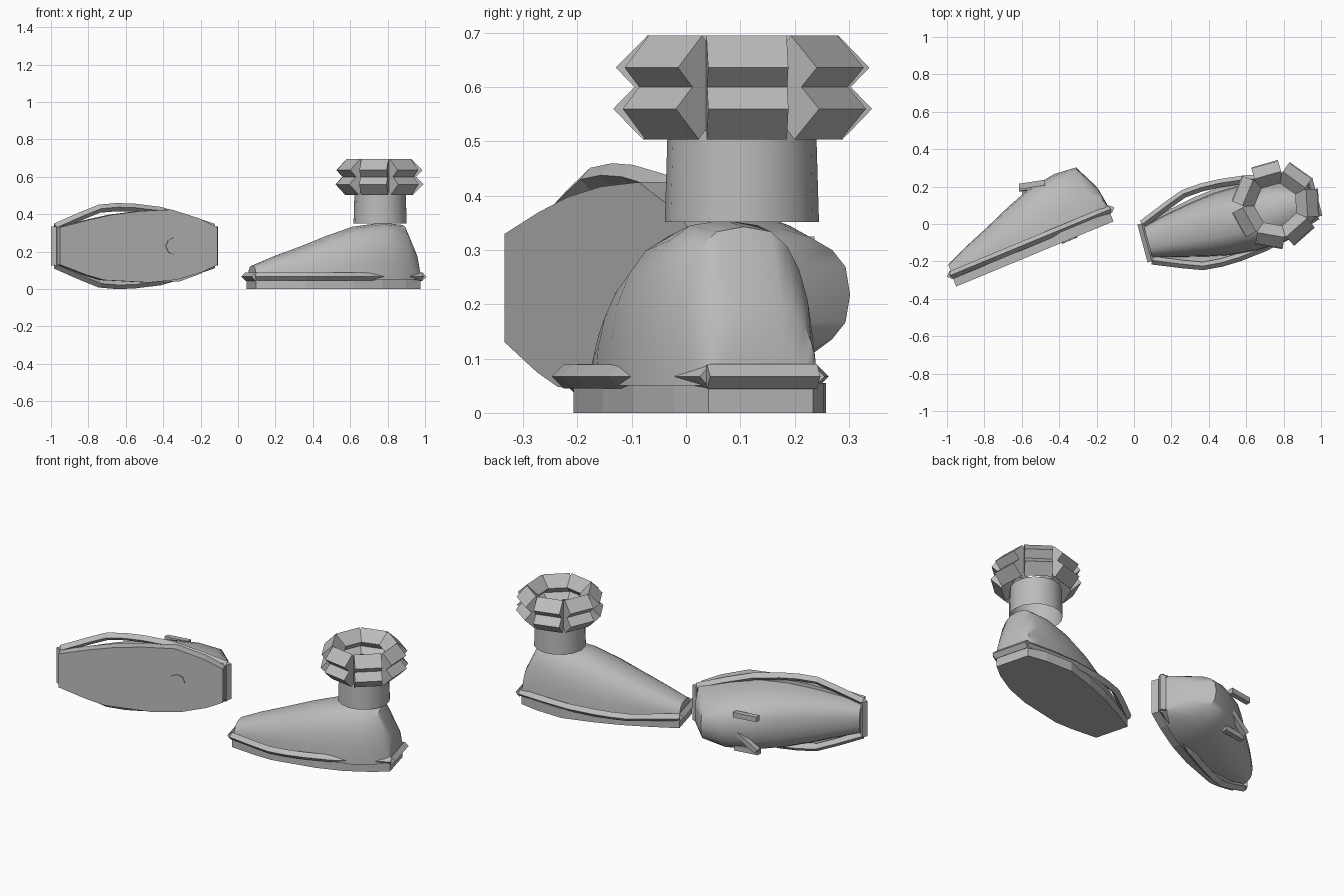
import bpy, bmesh
from math import cos, sin, pi, radians
from mathutils import Matrix, Vector

cube = bpy.data.objects.get("Cube")
if cube:
    bpy.data.objects.remove(cube)

grey = bpy.data.materials.new("plain grey")
grey.use_nodes = True
COLOUR = (0.5, 0.5, 0.5, 1)
grey.diffuse_color = COLOUR
grey.node_tree.nodes["Principled BSDF"].inputs["Base Color"].default_value = COLOUR


def loft(name, rings, frame, caps=True, smooth=False):
    """Skin a list of equal-sized point rings and place it in a shoe frame."""
    bm = bmesh.new()
    rows = [[bm.verts.new(frame @ Vector(p)) for p in ring] for ring in rings]
    for a, b in zip(rows, rows[1:]):
        for i in range(len(a)):
            j = (i + 1) % len(a)
            bm.faces.new((a[i], a[j], b[j], b[i]))
    if caps:
        bm.faces.new(rows[0])
        bm.faces.new(rows[-1])
    bmesh.ops.recalc_face_normals(bm, faces=bm.faces)
    mesh = bpy.data.meshes.new(name)
    bm.to_mesh(mesh)
    bm.free()
    mesh.materials.append(grey)
    ob = bpy.data.objects.new(name, mesh)
    bpy.context.scene.collection.objects.link(ob)
    if smooth:
        bpy.ops.object.select_all(action='DESELECT')
        ob.select_set(True)
        bpy.context.view_layer.objects.active = ob
        bpy.ops.object.shade_smooth_by_angle(angle=radians(40))


def circle(r, z, sides, s=0):
    return [(s + r * cos(2 * pi * k / sides), r * sin(2 * pi * k / sides), z)
            for k in range(sides)]


def tube(name, path, half, frame):
    """Diamond-section strip along a flat path; ends are cut square to it."""
    pts = [Vector(p) for p in path]
    rings = []
    for i, p in enumerate(pts):
        way = (pts[min(i + 1, len(pts) - 1)] - pts[max(i - 1, 0)]).normalized()
        side = Vector((-way.y, way.x, 0)) * half
        up = way.cross(side)
        rings.append([p + side, p + up, p - side, p - up])
    loft(name, rings, frame)


# Outlines run along the shoe from toe (negative) to heel
SOLE_RIGHT = [(-.455, -.1), (-.3, -.155), (-.2, -.182), (.06, -.195),
              (.22, -.18), (.365, -.14), (.455, -.1)]
SOLE_LEFT = [(.455, .1), (.35, .148), (.19, .195), (.01, .187), (-.15, .168),
             (-.29, .14), (-.455, .1)]
RIM = [(-.455, .1), (-.3, .163), (-.2, .2), (-.1, .208), (0, .205),
       (.15, .188), (.3, .148), (.46, .098)]
# Upper sections: length, sideways shift, half width, height
UPPER = [(-.45, 0, .085, .125), (-.33, 0, .115, .175), (-.18, -.005, .148, .23),
         (-.04, -.01, .172, .285), (.1, -.015, .18, .333), (.26, -.018, .17, .355),
         (.38, -.012, .135, .343), (.445, 0, .11, .2), (.458, 0, .1, .1)]


def shoe(side, frame):
    # Flat sole slab
    outline = SOLE_RIGHT + SOLE_LEFT
    loft(side + "_sole", [[(s, t, z) for s, t in outline] for z in (0, .055)], frame)

    # Domed upper
    rings = []
    for s, shift, w, h in UPPER:
        ring = []
        for k in range(13):
            c, v = cos(pi * k / 12), sin(pi * k / 12)
            x = abs(c) ** .72 * (1 if c > 0 else -1)
            ring.append((s, shift + w * x, .05 + (h - .05) * v ** .9))
        rings.append(ring)
    loft(side + "_upper", rings, frame, smooth=True)

    # Welt strips along both flanks, and bars across toe and heel
    for flank, sign in (("left", 1), ("right", -1)):
        tube(f"{side}_{flank}_welt", [(s, t * sign, .067) for s, t in RIM], .022, frame)
    for end, s in (("toe", -.458), ("heel", .464)):
        tube(f"{side}_{end}_bar", [(s, -.105, .067), (s, .105, .067)], .023, frame)


# Standing left shoe
standing = Matrix.Translation((.51, .02, 0)) @ Matrix.Rotation(radians(15), 4, 'Z')
shoe("left", standing)

# Ankle shaft, open at both ends
ankle = Matrix.Translation((.76, .103, 0))
loft("left_shaft", [circle(.142, .352, 16), circle(.137, .52, 16)], ankle,
     caps=False, smooth=True)

# Two stacked collars of seven diamond bars each
for level, z, r, half in (("lower", .56, .172, .056), ("upper", .636, .164, .059)):
    for k in range(7):
        turn = ankle @ Matrix.Rotation(radians(3) + 2 * pi * k / 7, 4, 'Z')
        tube(f"{level}_collar_bar_{k + 1}", [(r, -.074, z), (r, .074, z)], half, turn)

# Mirrored right shoe lying on its side, sole turned to the front
yaw = radians(22.5)
lying = Matrix(((cos(yaw), 0, -sin(yaw), -.53),
                (sin(yaw), 0, cos(yaw), -.16),
                (0, 1, 0, .23),
                (0, 0, 0, 1)))
shoe("right", lying)

# Round peg showing through the lying sole
loft("sole_peg", [circle(.045, z, 8, .2) for z in (-.006, .05)], lying)


# Loose bars resting on the instep
def bar(name, start, end, half=.015):
    a, b = Vector(start), Vector(end)
    side = (b - a).cross(Vector((0, 1, 0))).normalized() * half
    up = Vector((0, half, 0))
    loft(name, [[p + side + up, p + side - up, p - side - up, p - side + up] for p in (a, b)],
         Matrix())


bar("upper_instep_bar", (-.615, .2, .31), (-.475, .222, .31))
bar("slanted_instep_bar", (-.605, .19, .11), (-.48, .212, .2))
bar("lower_instep_bar", (-.6, .165, .095), (-.46, .187, .095))
